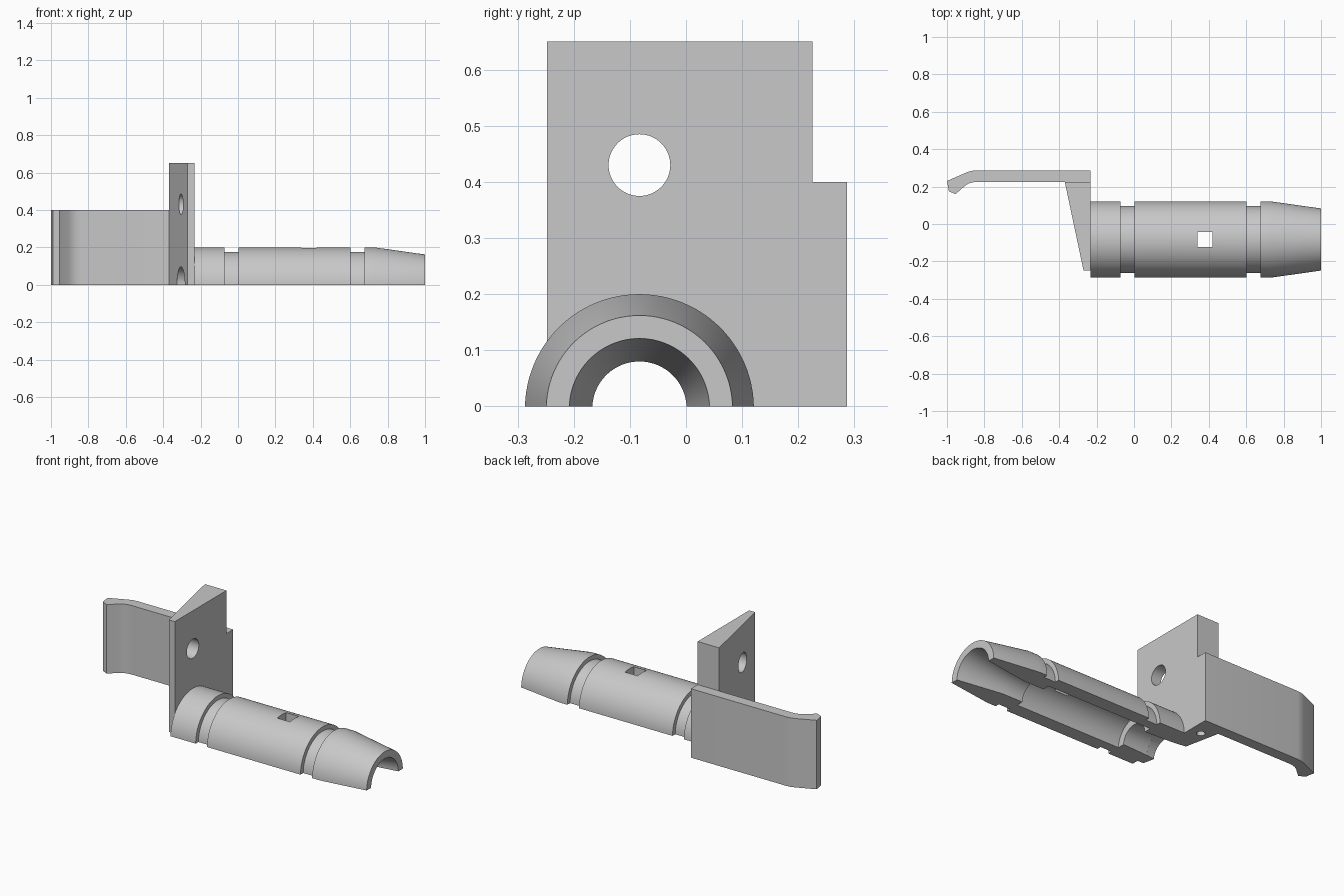
import bpy, bmesh, math
from mathutils import Matrix, Vector

cube = bpy.data.objects.get("Cube")
if cube:
    bpy.data.objects.remove(cube, do_unlink=True)

GREY = (0.58, 0.58, 0.58, 1)
mat = bpy.data.materials.new("plain grey")
mat.use_nodes = True
mat.diffuse_color = GREY
mat.node_tree.nodes["Principled BSDF"].inputs["Base Color"].default_value = GREY

AXIS_Y = -0.083      # centre line of the tube
AXIS_Z = -0.004      # the tube is split just above its centre line
PLATE_X = -0.232     # joint between tube and plate


def make(name, bm):
    bmesh.ops.recalc_face_normals(bm, faces=bm.faces)
    mesh = bpy.data.meshes.new(name)
    bm.to_mesh(mesh)
    bm.free()
    mesh.materials.append(mat)
    obj = bpy.data.objects.new(name, mesh)
    bpy.context.collection.objects.link(obj)
    return obj


def prism(name, outline, height):
    """Extrude an outline in x, y upwards from the ground."""
    bm = bmesh.new()
    face = bm.faces.new([bm.verts.new((x, y, 0)) for x, y in outline])
    out = bmesh.ops.extrude_face_region(bm, geom=[face])
    top = [v for v in out["geom"] if isinstance(v, bmesh.types.BMVert)]
    bmesh.ops.translate(bm, verts=top, vec=(0, 0, height))
    return make(name, bm)


def half_revolve(name, profile, steps=48):
    """Sweep a closed profile of x, radius over the ground plane."""
    bm = bmesh.new()
    rings = []
    for i in range(steps + 1):
        ring = []
        for x, r in profile:
            start = math.asin(-AXIS_Z / r)
            a = start + (math.pi - 2 * start) * i / steps
            ring.append(bm.verts.new((x, AXIS_Y + r * math.cos(a),
                                      AXIS_Z + r * math.sin(a))))
        rings.append(ring)
    n = len(profile)
    for a, b in zip(rings, rings[1:]):
        for j in range(n):
            k = (j + 1) % n
            bm.faces.new((a[j], a[k], b[k], b[j]))
    bm.faces.new(rings[0])
    bm.faces.new(rings[-1])
    return make(name, bm)


def round_cutter(centre, r1, r2, depth, direction):
    bm = bmesh.new()
    turn = Vector(direction).to_track_quat('Z', 'Y').to_matrix().to_4x4()
    bmesh.ops.create_cone(bm, cap_ends=True, segments=64, radius1=r1, radius2=r2,
                          depth=depth, matrix=Matrix.Translation(centre) @ turn)
    return make("cutter", bm)


def box_cutter(centre, size):
    bm = bmesh.new()
    bmesh.ops.create_cube(bm, size=1, matrix=Matrix.Translation(centre)
                          @ Matrix.Diagonal((*size, 1)))
    return make("cutter", bm)


def cut(obj, cutter):
    mod = obj.modifiers.new("cut", 'BOOLEAN')
    mod.operation = 'DIFFERENCE'
    mod.solver = 'EXACT'
    mod.object = cutter
    bpy.context.view_layer.objects.active = obj
    bpy.ops.object.modifier_apply(modifier=mod.name)
    bpy.data.objects.remove(cutter, do_unlink=True)


# Half tube: two outer grooves, tapered nose, funnel mouth, wide chamber, neck
tube = half_revolve("half_tube", [
    (PLATE_X, 0.204), (-0.071, 0.204), (-0.071, 0.179), (0.002, 0.179),
    (0.002, 0.204), (0.602, 0.204), (0.602, 0.179), (0.677, 0.179),
    (0.677, 0.204), (0.73, 0.204), (1, 0.166), (1, 0.125), (0.73, 0.084),
    (0.6, 0.084), (0.6, 0.125), (-0.071, 0.125), (-0.071, 0.084),
    (PLATE_X, 0.092)])
cut(tube, box_cutter((0.38, AXIS_Y, 0.2), (0.082, 0.082, 0.3)))

# Wedge-shaped upright plate with a bolt hole, the flared bore and a pin hole
plate = prism("upright_plate", [(PLATE_X, -0.248), (-0.27, -0.248),
                                (-0.37, 0.225), (PLATE_X, 0.225)], 0.65)
cut(plate, round_cutter((-0.3, AXIS_Y, 0.43), 0.055, 0.055, 0.6, (1, 0, 0)))
cut(plate, round_cutter((-0.3, AXIS_Y, AXIS_Z), 0.112, 0.088, 0.2, (1, 0, 0)))
cut(plate, round_cutter((-0.3, 0.17, 0), 0.022, 0.022, 0.2, (0, 0, 1)))

# Side clip with a hooked end
clip = prism("side_clip", [
    (PLATE_X, 0.225), (PLATE_X, 0.287), (-0.845, 0.287), (-0.87, 0.284),
    (-0.895, 0.276), (-1, 0.23), (-0.99, 0.176), (-0.955, 0.159),
    (-0.905, 0.203), (-0.885, 0.216), (-0.862, 0.223), (-0.835, 0.225)], 0.4)

# Smooth the curved faces and keep the edges sharp
bpy.ops.object.select_all(action='DESELECT')
for obj in (tube, plate, clip):
    obj.select_set(True)
bpy.context.view_layer.objects.active = tube
bpy.ops.object.shade_smooth_by_angle(angle=math.radians(25))
